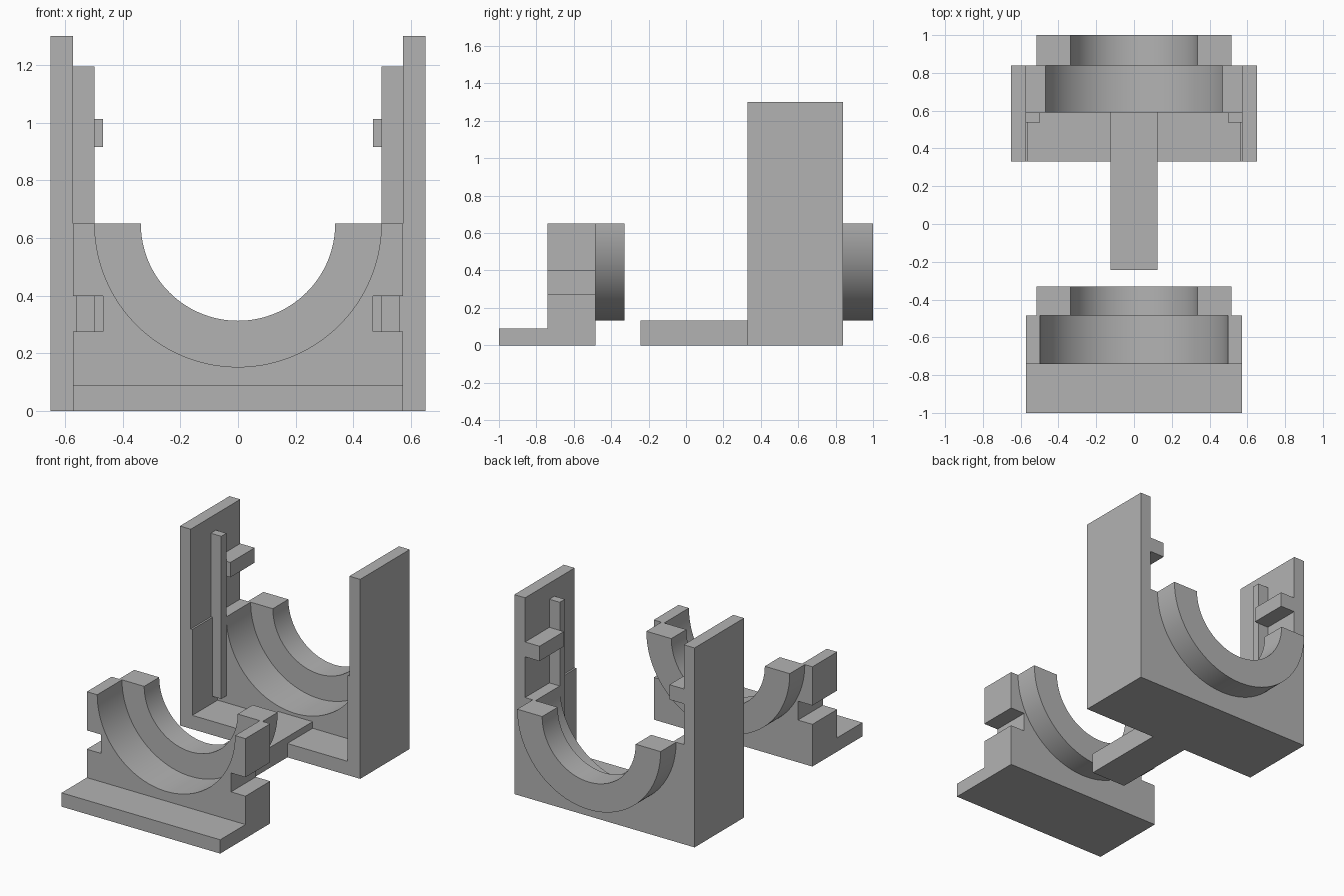
import bpy
import bmesh
from math import cos, sin, pi

default = bpy.data.objects.get("Cube")
if default:
    bpy.data.objects.remove(default, do_unlink=True)

grey = bpy.data.materials.new("plain grey")
grey.use_nodes = True
colour = (0.45, 0.45, 0.45, 1)
grey.diffuse_color = colour
grey.node_tree.nodes["Principled BSDF"].inputs["Base Color"].default_value = colour

HALF = 0.572      # half width of the cradle blocks
WALL = 0.65       # outer half width of the side walls
RIM = 0.65        # height of the cradle rims and arc centres
BORE, LIP_OUT, LIP_IN = 0.497, 0.517, 0.337
FLOOR = 0.09


def extrude(name, outline, y0, y1):
    """Solid made from an x-z outline, running from y0 to y1."""
    bm = bmesh.new()
    face = bm.faces.new([bm.verts.new((x, y0, z)) for x, z in outline])
    made = bmesh.ops.extrude_face_region(bm, geom=[face])
    moved = [g for g in made["geom"] if isinstance(g, bmesh.types.BMVert)]
    bmesh.ops.translate(bm, verts=moved, vec=(0, y1 - y0, 0))
    bmesh.ops.recalc_face_normals(bm, faces=bm.faces)
    mesh = bpy.data.meshes.new(name)
    bm.to_mesh(mesh)
    bm.free()
    mesh.materials.append(grey)
    obj = bpy.data.objects.new(name, mesh)
    bpy.context.collection.objects.link(obj)
    bpy.ops.object.select_all(action="DESELECT")
    obj.select_set(True)
    bpy.context.view_layer.objects.active = obj
    bpy.ops.object.shade_smooth_by_angle()
    return obj


def box(name, x0, x1, y0, y1, z0, z1):
    return extrude(name, [(x0, z0), (x1, z0), (x1, z1), (x0, z1)], y0, y1)


def arc(radius, steps=72):
    """Lower half circle from the left rim to the right rim."""
    return [(-radius * cos(pi * i / steps), RIM - radius * sin(pi * i / steps))
            for i in range(steps + 1)]


def cradle(name, y0, y1, side):
    """Block with a half-round bore; side lists its +x edge from bottom to top."""
    mirrored = [(-x, z) for x, z in side]
    extrude(name, arc(BORE) + side[::-1] + mirrored, y0, y1)


def lip(name, y0, y1):
    extrude(name, arc(LIP_IN) + arc(LIP_OUT)[::-1], y0, y1)


# Front holder: foot, cradle with side notches, and lip
notch = 0.468
box("front_foot", -HALF, HALF, -1, -0.74, 0, FLOOR)
cradle("front_cradle", -0.74, -0.485,
       [(HALF, 0), (HALF, 0.275), (notch, 0.275), (notch, 0.398),
        (HALF, 0.398), (HALF, RIM)])
lip("front_lip", -0.485, -0.33)

# Rear holder: cradle, lip, floor and tongue
cradle("rear_cradle", 0.59, 0.84, [(HALF, 0), (HALF, RIM)])
lip("rear_lip", 0.84, 1)
box("rear_floor", -HALF, HALF, 0.33, 0.59, 0, FLOOR)
box("tongue", -0.125, 0.125, -0.243, 0.59, 0, 0.133)

# Side walls with their liners, guide rails and latch bars
for side, s in (("left", 1), ("right", -1)):
    def side_box(part, inner, outer, *rest):
        x0, x1 = sorted((s * inner, s * outer))
        box(f"{side}_{part}", x0, x1, *rest)

    side_box("wall", HALF, WALL, 0.33, 0.84, 0, 1.3)
    side_box("liner", 0.56, HALF, 0.33, 0.59, FLOOR, RIM)
    side_box("guide_rail", 0.497, HALF, 0.537, 0.59, 0.135, 1.195)
    side_box("latch_bar", notch, HALF, 0.59, 0.84, 0.915, 1.012)
